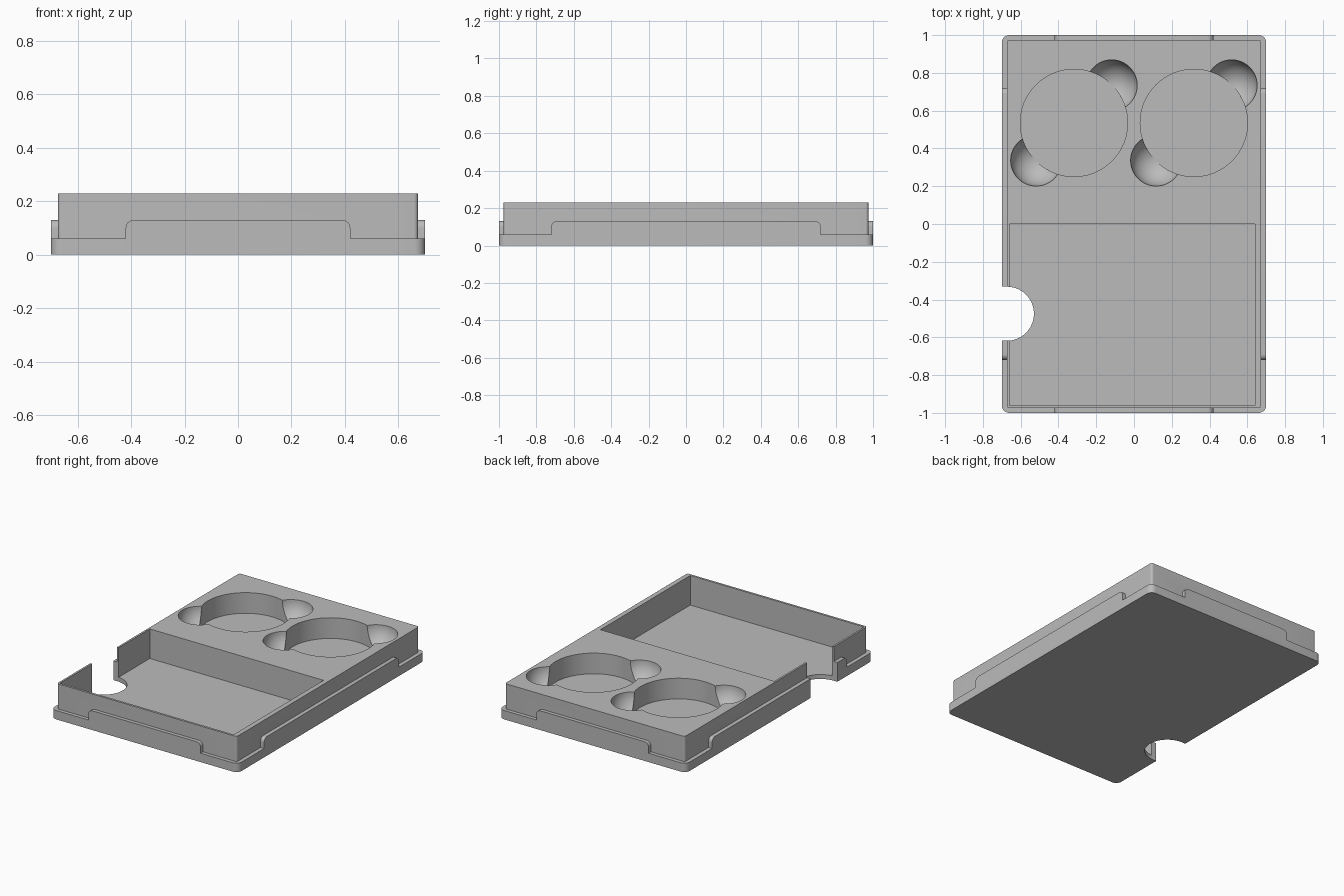
import bpy, bmesh, math
from mathutils import Vector

if "Cube" in bpy.data.objects:
    bpy.data.objects.remove(bpy.data.objects["Cube"])

grey = bpy.data.materials.new("plain grey")
grey.diffuse_color = (0.5, 0.5, 0.5, 1)
grey.use_nodes = True
grey.node_tree.nodes["Principled BSDF"].inputs["Base Color"].default_value = grey.diffuse_color


def make(name, bm):
    bmesh.ops.recalc_face_normals(bm, faces=bm.faces)
    me = bpy.data.meshes.new(name)
    bm.to_mesh(me)
    bm.free()
    ob = bpy.data.objects.new(name, me)
    me.materials.append(grey)
    bpy.context.collection.objects.link(ob)
    return ob


def extrude(name, pts, vec):
    bm = bmesh.new()
    f = bm.faces.new([bm.verts.new(p) for p in pts])
    r = bmesh.ops.extrude_face_region(bm, geom=[f])
    vs = [v for v in r["geom"] if isinstance(v, bmesh.types.BMVert)]
    bmesh.ops.translate(bm, verts=vs, vec=Vector(vec))
    return make(name, bm)


def arc(cx, cy, r, a0, a1, n):
    return [(cx + r * math.cos(math.radians(a0 + (a1 - a0) * i / n)),
             cy + r * math.sin(math.radians(a0 + (a1 - a0) * i / n))) for i in range(n + 1)]


def rounded_slab(name, x, y, r, z0, z1):
    p = []
    for i, (sx, sy) in enumerate(((1, 1), (-1, 1), (-1, -1), (1, -1))):
        p += arc(sx * (x - r), sy * (y - r), r, 90 * i, 90 * i + 90, 8)
    return extrude(name, [(a, b, z0) for a, b in p], (0, 0, z1 - z0))


def tab_profile(w, z0, z1, r):
    return ([(-w, z0), (w, z0)] + arc(w - r, z1 - r, r, 0, 90, 8)
            + arc(-w + r, z1 - r, r, 90, 180, 8))


def combine(target, other, op):
    m = target.modifiers.new(op, 'BOOLEAN')
    m.operation, m.solver, m.object = op, 'EXACT', other
    bpy.context.view_layer.objects.active = target
    bpy.ops.object.modifier_apply(modifier=m.name)
    bpy.data.objects.remove(other)


# base plate and raised body
tray = rounded_slab("tray", 0.70, 1.0, 0.04, 0, 0.06)
combine(tray, rounded_slab("body", 0.673, 0.975, 0.015, 0.02, 0.23), 'UNION')

# raised tabs on all four sides, as two bars crossing the body
combine(tray, extrude("end_tabs", [(a, -1.0, z) for a, z in tab_profile(0.42, 0.03, 0.13, 0.03)],
                      (0, 2.0, 0)), 'UNION')
combine(tray, extrude("side_tabs", [(-0.70, a, z) for a, z in tab_profile(0.72, 0.03, 0.13, 0.03)],
                      (1.4, 0, 0)), 'UNION')

# rectangular pocket
combine(tray, extrude("pocket_cutter", [(-0.66, -0.96, 0.03), (0.64, -0.96, 0.03),
                                        (0.64, 0, 0.03), (-0.66, 0, 0.03)], (0, 0, 0.4)), 'DIFFERENCE')

# two round wells with finger scoops
for cx in (-0.318, 0.317):
    ring = arc(cx, 0.535, 0.284, 0, 360, 96)[:-1]
    combine(tray, extrude("well_cutter", [(a, b, 0.09) for a, b in ring], (0, 0, 0.4)), 'DIFFERENCE')
    for s in (-1, 1):
        bm = bmesh.new()
        bmesh.ops.create_uvsphere(bm, u_segments=64, v_segments=32, radius=0.135)
        bmesh.ops.translate(bm, verts=bm.verts, vec=(cx + s * 0.2, 0.535 + s * 0.199, 0.2305))
        combine(tray, make("scoop_cutter", bm), 'DIFFERENCE')

# thumb notch through the left wall
notch = [(-0.9, -0.618), *arc(-0.673, -0.475, 0.143, -90, 90, 48), (-0.9, -0.332)]
combine(tray, extrude("notch_cutter", [(a, b, -0.1) for a, b in notch], (0, 0, 0.6)), 'DIFFERENCE')

# smooth curved faces, keep hard edges
bpy.ops.object.select_all(action='DESELECT')
tray.select_set(True)
bpy.context.view_layer.objects.active = tray
bpy.ops.object.shade_smooth_by_angle(angle=math.radians(25))
